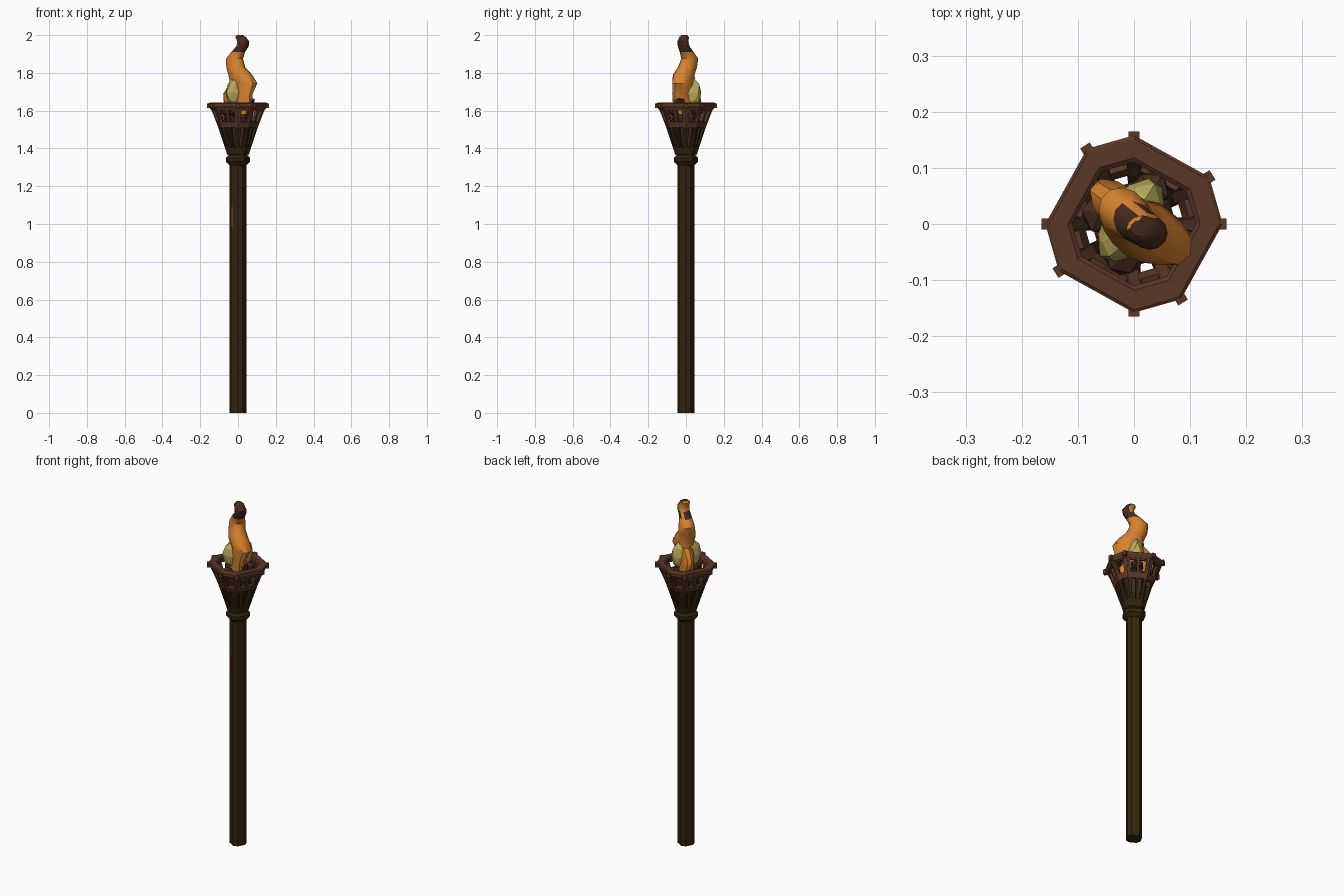
import bpy, bmesh, random
from math import radians, sin, cos, pi
from mathutils import Vector, Matrix

if "Cube" in bpy.data.objects:
    bpy.data.objects.remove(bpy.data.objects["Cube"])
random.seed(4)


def material(name, rgb):
    m = bpy.data.materials.new(name)
    m.use_nodes = True
    lin = [((c / 255 + 0.055) / 1.055) ** 2.4 for c in rgb] + [1]
    m.diffuse_color = lin
    m.node_tree.nodes["Principled BSDF"].inputs["Base Color"].default_value = lin
    return m


pole_wood = material("dark pole wood", (50, 36, 16))
rust = material("rusty brown", (90, 55, 38))
char = material("charred brown", (68, 41, 28))
orange = material("flame orange", (214, 130, 46))
yellow = material("flame yellow", (190, 172, 92))


def finish(name, bm, mats, smooth=None):
    bmesh.ops.recalc_face_normals(bm, faces=bm.faces)
    me = bpy.data.meshes.new(name)
    bm.to_mesh(me)
    bm.free()
    ob = bpy.data.objects.new(name, me)
    bpy.context.collection.objects.link(ob)
    for m in mats:
        me.materials.append(m)
    if smooth:
        bpy.ops.object.select_all(action='DESELECT')
        ob.select_set(True)
        bpy.context.view_layer.objects.active = ob
        bpy.ops.object.shade_smooth_by_angle(angle=radians(smooth))
    return ob


# Uneven octagon shared by pole, collar, basket and rim
ANGLES = [radians(quarter * 90 + a) for quarter in range(4) for a in (0, 32)]


def octagon(r, z):
    return [Vector((r * cos(a), r * sin(a), z)) for a in ANGLES]


def bridge(bm, rows, closed=False, caps=True):
    rings = [[bm.verts.new(p) for p in row] for row in rows]
    n = len(rings[0])
    pairs = list(zip(rings, rings[1:]))
    if closed:
        pairs.append((rings[-1], rings[0]))
    for lo, hi in pairs:
        for i in range(n):
            j = (i + 1) % n
            bm.faces.new((lo[i], lo[j], hi[j], hi[i]))
    if caps and not closed:
        bm.faces.new(rings[0])
        bm.faces.new(rings[-1])


def turned(name, profile, mat, closed=False):
    bm = bmesh.new()
    bridge(bm, [octagon(r, z) for r, z in profile], closed)
    return finish(name, bm, [mat])


def blob(name, centre, size, turn, mat, rough=0.0, detail=2):
    bm = bmesh.new()
    bmesh.ops.create_icosphere(bm, subdivisions=detail, radius=1)
    for v in bm.verts:
        v.co *= 1 + random.uniform(-rough, rough)
    bm.transform(Matrix.Translation(centre) @ Matrix.Rotation(radians(turn), 4, 'Z')
                 @ Matrix.Diagonal((*size, 1)))
    return finish(name, bm, [mat])


# Pole and flared collar
turned("pole", [(0.044, 0), (0.044, 1.34)], pole_wood)
turned("collar", [(0.044, 1.31), (0.064, 1.33), (0.064, 1.35), (0.05, 1.365),
                  (0.054, 1.385), (0.044, 1.39)], pole_wood)

# Worn patch on the pole
bm = bmesh.new()
bmesh.ops.create_cube(bm, size=1)
a, b = octagon(0.044, 1.04)[5], octagon(0.044, 1.04)[6]
mid = a.lerp(b, 0.18)
edge = (b - a).normalized()
turn = Matrix.Rotation(Vector((1, 0)).angle_signed(edge.to_2d()) * -1, 4, 'Z')
bm.transform(Matrix.Translation(mid) @ turn @ Matrix.Diagonal((0.012, 0.004, 0.11, 1)))
finish("worn_patch", bm, [rust])

# Latticed basket: perimeter columns alternate bar and window
levels = [(0.046, 1.37), (0.058, 1.41), (0.093, 1.515), (0.105, 1.545),
          (0.127, 1.605), (0.137, 1.63)]
bm = bmesh.new()
rows = []
for r, z in levels:
    pts, window = [], []
    corners = octagon(r, z)
    for i in range(8):
        stops = (0, .14, .43, .57, .86) if i % 2 else (0, .22, .78)
        for k, t in enumerate(stops):
            pts.append(corners[i].lerp(corners[(i + 1) % 8], t))
            window.append(k % 2 == 1)
    rows.append([bm.verts.new(p) for p in pts])
for level, (lo, hi) in enumerate(zip(rows, rows[1:])):
    for i in range(len(lo)):
        if window[i] and level in (1, 3):
            continue
        j = (i + 1) % len(lo)
        f = bm.faces.new((lo[i], lo[j], hi[j], hi[i]))
        f.material_index = 1 if level >= 2 else 0
basket = finish("basket", bm, [pole_wood, rust])
shell = basket.modifiers.new("wall", 'SOLIDIFY')
shell.thickness = 0.016
shell.offset = -0.5

# Corner ribs
bm = bmesh.new()
for a in ANGLES:
    out = Vector((cos(a), sin(a), 0))
    side = Vector((-sin(a), cos(a), 0)) * 0.009
    sections = []
    for r, z in ((0.045, 1.37), (0.095, 1.52), (0.138, 1.61), (0.15, 1.635)):
        c = out * r + Vector((0, 0, z))
        sections.append([c - side - out * 0.012, c + side - out * 0.012,
                         c + side + out * 0.007, c - side + out * 0.007])
    bridge(bm, sections)
for f in bm.faces:
    f.material_index = 1 if f.calc_center_median().z > 1.54 else 0
finish("corner_ribs", bm, [pole_wood, rust])

# Broad rim with small corner lugs
turned("rim", [(0.112, 1.612), (0.146, 1.608), (0.158, 1.625), (0.158, 1.638),
               (0.152, 1.642), (0.118, 1.642), (0.11, 1.636)], rust, closed=True)
bm = bmesh.new()
for a in ANGLES:
    bmesh.ops.create_cube(bm, size=1, matrix=Matrix.Rotation(a, 4, 'Z')
                          @ Matrix.Translation((0.156, 0, 1.626))
                          @ Matrix.Diagonal((0.018, 0.02, 0.026, 1)))
finish("rim_lugs", bm, [rust])

# Charred fuel inside the basket
turned("fuel_core", [(0.035, 1.38), (0.06, 1.5), (0.075, 1.56), (0.05, 1.6)], char)
for i, (x, y, z) in enumerate(((0.055, -0.035, 1.645), (0.03, 0.06, 1.6),
                               (-0.06, 0.02, 1.6), (-0.02, -0.06, 1.6))):
    blob("coal_%d" % (i + 1), (x, y, z), (0.038, 0.035, 0.032), i * 50, char, 0.12, 1)

# Twisting outer flame: centre x, y, height, long and short half widths, turn
bends = [(0, 0, 1.58, .07, .045, -45), (0, 0.005, 1.65, .10, .042, -45),
         (0.0, 0.0, 1.69, .10, .04, -42), (.03, -.012, 1.745, .083, .05, -35),
         (.012, -.012, 1.79, .068, .052, -35), (-.012, .008, 1.83, .055, .045, -45),
         (-.018, .02, 1.875, .048, .042, -45), (0, .004, 1.91, .04, .034, -45),
         (.024, -.012, 1.94, .032, .031, 0), (.028, -.016, 1.965, .032, .03, 0),
         (.014, -.01, 1.99, .028, .025, 0), (.01, -.008, 2.0, .016, .014, 0)]
bm = bmesh.new()
rows = []
for x, y, z, long, short, turn in bends:
    spin = Matrix.Rotation(radians(turn), 3, 'Z')
    row = []
    for k in range(12):
        t = k * pi / 6 - radians(turn)
        row.append(Vector((x, y, z)) + spin @ Vector((long * cos(t), short * sin(t), 0)))
    rows.append(row)
bridge(bm, rows)
bmesh.ops.recalc_face_normals(bm, faces=bm.faces)
for f in bm.faces:
    high = f.calc_center_median().z > 1.92
    f.material_index = int(high and f.normal.dot(Vector((0.7, -0.7, 0.3))) > -0.4)
finish("outer_flame", bm, [orange, char], 35)

# Pale inner flame crossing the outer one
blob("inner_flame", (-0.004, 0.006, 1.695), (0.085, 0.046, 0.09), 58, yellow, 0.04)
